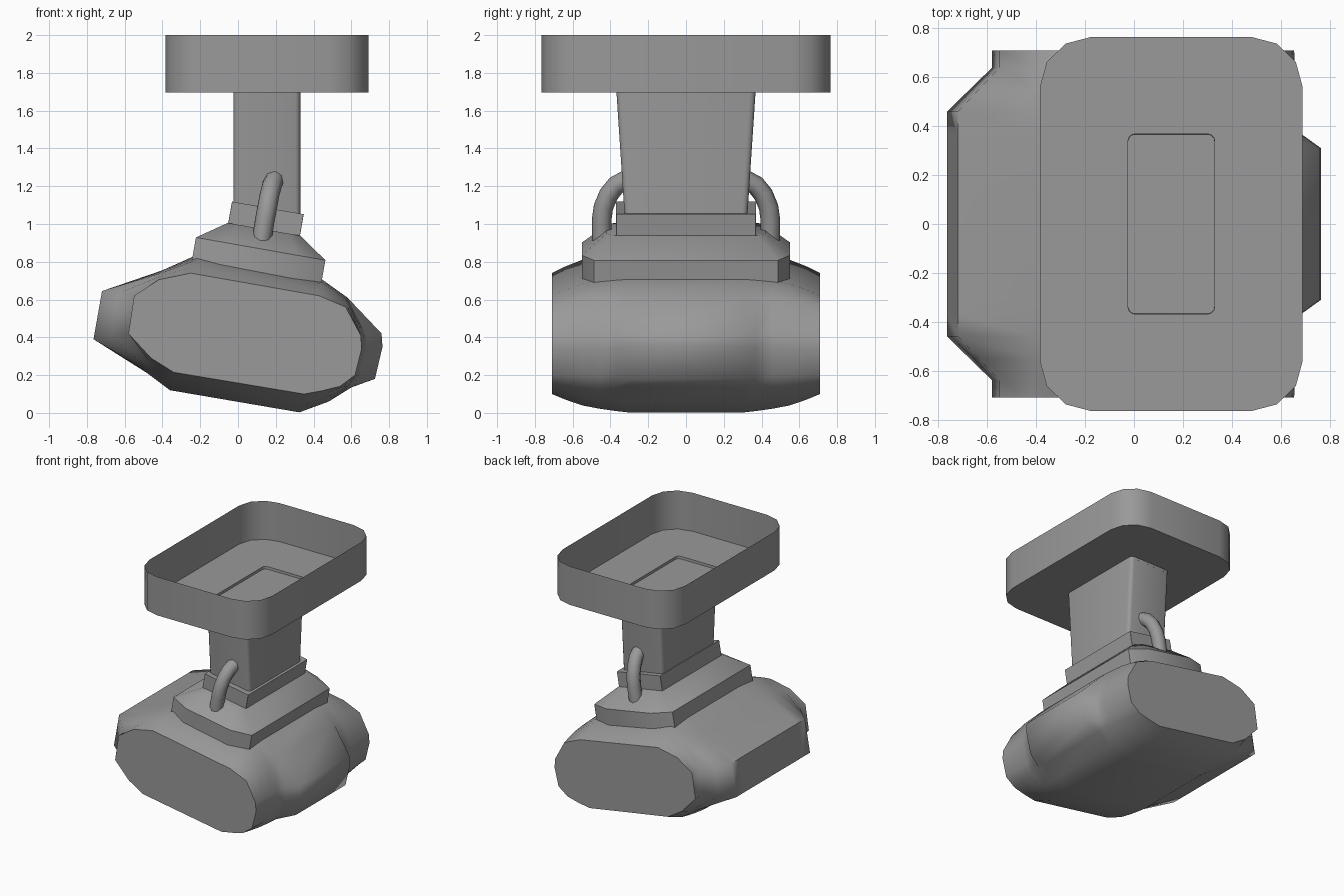
import bpy, bmesh, math
from mathutils import Matrix

if "Cube" in bpy.data.objects:
    bpy.data.objects.remove(bpy.data.objects["Cube"])

# Dark grey finish shared by all parts
grey = bpy.data.materials.new("dark_grey")
grey.diffuse_color = (.32, .32, .32, 1)
grey.use_nodes = True
grey.node_tree.nodes["Principled BSDF"].inputs["Base Color"].default_value = grey.diffuse_color


def finish(obj, angle):
    obj.data.materials.append(grey)
    bpy.ops.object.select_all(action='DESELECT')
    obj.select_set(True)
    bpy.context.view_layer.objects.active = obj
    bpy.ops.object.shade_smooth_by_angle(angle=math.radians(angle))


def loft(name, rings, cap_start=True, cap_end=True, matrix=None, angle=40):
    """Skin a list of closed rings that all have the same point count."""
    bm = bmesh.new()
    loops = [[bm.verts.new(p) for p in ring] for ring in rings]
    n = len(loops[0])
    for a, b in zip(loops, loops[1:]):
        for i in range(n):
            j = (i + 1) % n
            bm.faces.new((a[i], a[j], b[j], b[i]))
    if cap_start:
        bm.faces.new(loops[0][::-1])
    if cap_end:
        bm.faces.new(loops[-1])
    bmesh.ops.recalc_face_normals(bm, faces=bm.faces)
    mesh = bpy.data.meshes.new(name)
    bm.to_mesh(mesh)
    bm.free()
    obj = bpy.data.objects.new(name, mesh)
    bpy.context.collection.objects.link(obj)
    if matrix:
        obj.matrix_world = matrix
    finish(obj, angle)
    return obj


def round_rect(cx, hx, hy, z, rx, ry, seg):
    """Rectangle with elliptical corners, seg edges per corner."""
    pts = []
    for k, (sx, sy) in enumerate(((1, 1), (-1, 1), (-1, -1), (1, -1))):
        for i in range(seg + 1):
            a = math.pi / 2 * (k + i / seg)
            pts.append((cx + sx * (hx - rx) + rx * math.cos(a),
                        sy * (hy - ry) + ry * math.sin(a), z))
    return pts


# Tilted body: end and middle cross-sections, blended by side along y
section = [  # side, end x, end z, middle x, middle z
    ('L', -.58, .42, -.765, .39), ('L', -.55, .62, -.72, .645),
    ('T', -.42, .705, -.40, .755), ('T', -.25, .74, -.21, .84),
    ('T', .43, .62, .44, .71), ('T', .57, .56, .58, .61),
    ('R', .65, .41, .76, .42), ('R', .655, .34, .765, .35),
    ('R', .62, .20, .725, .18), ('B', .54, .14, .60, .135),
    ('B', .45, .118, .48, .06), ('B', .35, .10, .325, .003),
    ('B', -.34, .215, -.36, .12), ('B', -.46, .29, -.48, .21)]
stations = [.71, .64, .55, .46, .37, .31]
weights = {'L': [0, 0, .5, 1, 1, 1], 'T': [0, .35, .7, .85, .95, 1],
           'R': [0, .03, .08, .14, .24, 1], 'B': [0, .3, .62, .8, .93, 1]}
half = [[(ex + (mx - ex) * weights[s][i], y, ez + (mz - ez) * weights[s][i])
         for s, ex, ez, mx, mz in section] for i, y in enumerate(stations)]
mirrored = [[(x, -y, z) for x, y, z in ring] for ring in reversed(half)]
loft("body", half + mirrored, angle=58)

# Stepped collar, tilted with the body
tilt = Matrix.Translation((.1025, 0, .77)) @ Matrix.Rotation(math.radians(10), 4, 'Y')
loft("collar_flange", [round_rect(0, .348, .55, -.03, .15, .062, 1),
                       round_rect(0, .348, .55, .1, .15, .062, 1),
                       round_rect(0, .195, .42, .205, .06, .04, 1)], matrix=tilt)
loft("collar_ring", [round_rect(0, .193, .37, z, .001, .001, 1) for z in (.19, .32)],
     matrix=tilt)

# Open tray whose floor runs into the flared neck
loft("tray_and_neck", [round_rect(.1525, .5375, .765, 2.0, .21, .205, 3),
                       round_rect(.1525, .5375, .765, 1.695, .21, .205, 3),
                       round_rect(.1525, .1775, .368, 1.695, .027, .03, 3),
                       round_rect(.1525, .1775, .322, 1.0, .027, .03, 3)],
     cap_start=False, cap_end=False)

# Shallow recessed plug in the neck opening
loft("neck_plug", [round_rect(.1525, .177, .367, 1.675, .027, .03, 3)], cap_start=False)

# Bent pipes joining collar and neck
path = [(.12, .445, .885), (.142, .447, 1.02), (.155, .437, 1.09), (.167, .41, 1.155),
        (.18, .37, 1.205), (.195, .295, 1.245)]
for side, label in ((1, "back"), (-1, "front")):
    curve = bpy.data.curves.new(label + "_pipe", 'CURVE')
    curve.dimensions = '3D'
    curve.bevel_depth = .052
    curve.bevel_resolution = 2
    curve.use_fill_caps = True
    spline = curve.splines.new('POLY')
    spline.points.add(len(path) - 1)
    for point, (x, y, z) in zip(spline.points, path):
        point.co = (x, y * side, z, 1)
    pipe = bpy.data.objects.new(label + "_pipe", curve)
    bpy.context.collection.objects.link(pipe)
    bpy.ops.object.select_all(action='DESELECT')
    pipe.select_set(True)
    bpy.context.view_layer.objects.active = pipe
    bpy.ops.object.convert(target='MESH')
    finish(bpy.context.view_layer.objects.active, 50)
